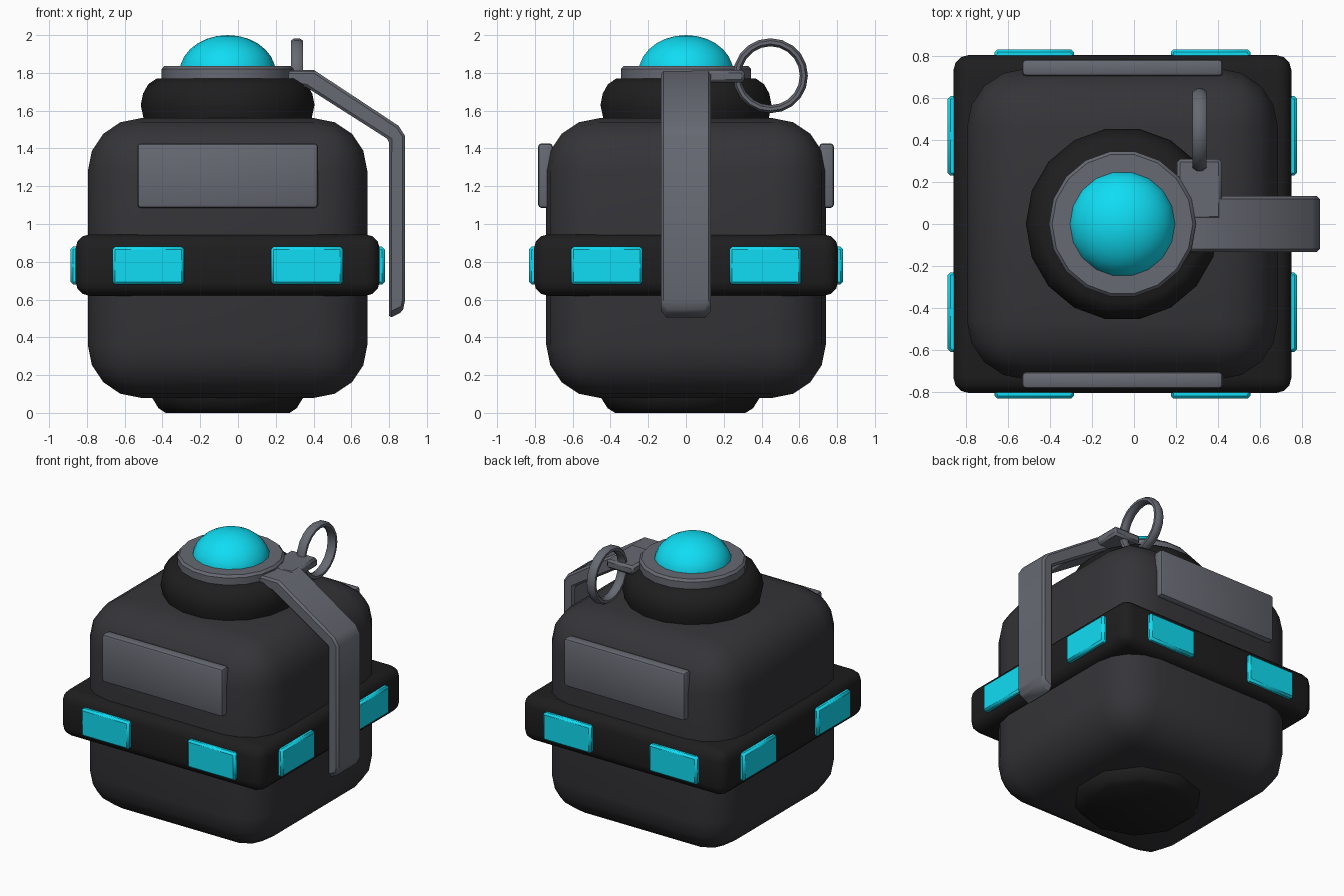
import bpy, bmesh, math
from mathutils import Matrix

if "Cube" in bpy.data.objects:
    bpy.data.objects.remove(bpy.data.objects["Cube"])

CX = -0.055  # axis of the body


def material(name, rgb):
    m = bpy.data.materials.new(name)
    m.diffuse_color = (*rgb, 1)
    m.use_nodes = True
    m.node_tree.nodes["Principled BSDF"].inputs["Base Color"].default_value = m.diffuse_color
    return m


BODY = material("dark_casing", (0.035, 0.035, 0.04))
BLACK = material("black_rubber", (0.013, 0.013, 0.014))
METAL = material("grey_metal", (0.135, 0.142, 0.17))
GLOW = material("cyan_glow", (0.005, 0.72, 0.9))


def finish(bm, name, mat, bevel=0.0, segments=1, angle=40):
    """Round the sharp edges, make the object and smooth it by angle."""
    bmesh.ops.recalc_face_normals(bm, faces=bm.faces)
    if bevel:
        edges = [e for e in bm.edges if e.calc_face_angle(0) > math.radians(50)]
        bmesh.ops.bevel(bm, geom=edges, offset=bevel, segments=segments,
                        profile=0.5, affect='EDGES', clamp_overlap=True)
    mesh = bpy.data.meshes.new(name)
    bm.to_mesh(mesh)
    bm.free()
    mesh.materials.append(mat)
    obj = bpy.data.objects.new(name, mesh)
    bpy.context.collection.objects.link(obj)
    bpy.ops.object.select_all(action='DESELECT')
    obj.select_set(True)
    bpy.context.view_layer.objects.active = obj
    bpy.ops.object.shade_smooth_by_angle(angle=math.radians(angle))
    return obj


def box(name, lo, hi, mat, bevel=0.0, segments=1):
    bm = bmesh.new()
    size = [b - a for a, b in zip(lo, hi)]
    mid = [(a + b) / 2 for a, b in zip(lo, hi)]
    bmesh.ops.create_cube(bm, size=1, matrix=Matrix.Translation(mid) @ Matrix.Diagonal((*size, 1)))
    return finish(bm, name, mat, bevel, segments)


def lathe(name, profile, sides, mat, cx=CX, cy=0.0, turn=0.0):
    """Turn (radius, z) points round a vertical axis; a radius of 0 is a pole."""
    bm = bmesh.new()
    rings = []
    for r, z in profile:
        if r == 0:
            rings.append([bm.verts.new((cx, cy, z))] * sides)
            continue
        rings.append([bm.verts.new((cx + r * math.cos(turn + math.tau * i / sides),
                                    cy + r * math.sin(turn + math.tau * i / sides), z))
                      for i in range(sides)])
    for a, b in zip(rings, rings[1:]):
        for i in range(sides):
            j = (i + 1) % sides
            bm.faces.new(dict.fromkeys((a[i], a[j], b[j], b[i])))
    for ring in (rings[0], rings[-1]):
        if ring[0] is not ring[1]:
            bm.faces.new(ring)
    return finish(bm, name, mat)


# Rounded casing and the band around it
box("casing", (CX - 0.74, -0.74, 0.08), (CX + 0.74, 0.74, 1.56), BODY, 0.28, 4)
box("band", (CX - 0.805, -0.805, 0.62), (CX + 0.805, 0.805, 0.945), BLACK, 0.075, 3)

# Glowing tiles, two on each side of the band
for s in (-1, 1):
    for o in (-0.42, 0.42):
        y0, y1 = sorted((s * 0.77, s * 0.832))
        box("band_tile", (CX + o - 0.19, y0, 0.68), (CX + o + 0.19, y1, 0.88), GLOW, 0.014)
        box("band_tile", (CX + y0, o - 0.19, 0.68), (CX + y1, o + 0.19, 0.88), GLOW, 0.014)
    # Front and back plates
    y0, y1 = sorted((s * 0.705, s * 0.783))
    box("side_plate", (CX - 0.478, y0, 1.085), (CX + 0.478, y1, 1.427), METAL, 0.018, 2)

# Foot under the casing
lathe("foot", [(0.345, 0), (0.385, 0.025), (0.42, 0.08), (0.42, 0.16)], 10, BLACK,
      cy=-0.03, turn=math.pi / 2)

# Neck, metal collar and dome
lathe("neck", [(0.43, 1.5), (0.445, 1.56), (0.46, 1.63), (0.448, 1.69),
               (0.42, 1.74), (0.375, 1.77)], 18, BLACK)
lathe("collar", [(0.35, 1.75), (0.35, 1.82), (0.335, 1.836), (0.2, 1.836)], 18, METAL)
lathe("dome", [(0.255 * math.cos(a), 1.8 + 0.2 * math.sin(a))
               for a in [math.pi / 2 * i / 7 for i in range(7)]] + [(0, 2.0)], 18, GLOW)

# Bent safety lever, a profile extruded across y
bm = bmesh.new()
side = [(0.22, 1.81), (0.41, 1.81), (0.85, 1.52), (0.885, 1.465), (0.885, 0.60),
        (0.872, 0.535), (0.80, 0.50), (0.80, 1.445), (0.36, 1.725), (0.22, 1.755)]
face = bm.faces.new([bm.verts.new((x, -0.133, z)) for x, z in side])
out = bmesh.ops.extrude_face_region(bm, geom=[face])
bmesh.ops.translate(bm, vec=(0, 0.266, 0),
                    verts=[v for v in out["geom"] if isinstance(v, bmesh.types.BMVert)])
# Clip the two lower corners
corners = [e for e in bm.edges if all(v.co.z < 0.54 for v in e.verts)
           and abs(e.verts[0].co.y - e.verts[1].co.y) < 0.01]
bmesh.ops.bevel(bm, geom=corners, offset=0.03, segments=1, profile=0.5, affect='EDGES')
finish(bm, "safety_lever", METAL, 0.014, 1)

# Bracket that holds the pin
box("pin_bracket", (0.205, 0.02, 1.75), (0.418, 0.31, 1.815), METAL, 0.015)

# Pull ring standing in the yz plane
bm = bmesh.new()
N, M = 20, 8
grid = []
for i in range(N):
    a = math.tau * i / N
    row = []
    for k in range(M):
        b = math.tau * (k + 0.5) / M
        r = 0.177 + 0.023 * math.cos(b)
        row.append(bm.verts.new((0.312 + 0.035 * math.sin(b),
                                 0.447 + r * math.cos(a), 1.785 + r * math.sin(a))))
    grid.append(row)
for i in range(N):
    for k in range(M):
        n, m = (i + 1) % N, (k + 1) % M
        bm.faces.new((grid[i][k], grid[n][k], grid[n][m], grid[i][m]))
finish(bm, "pull_ring", METAL)
